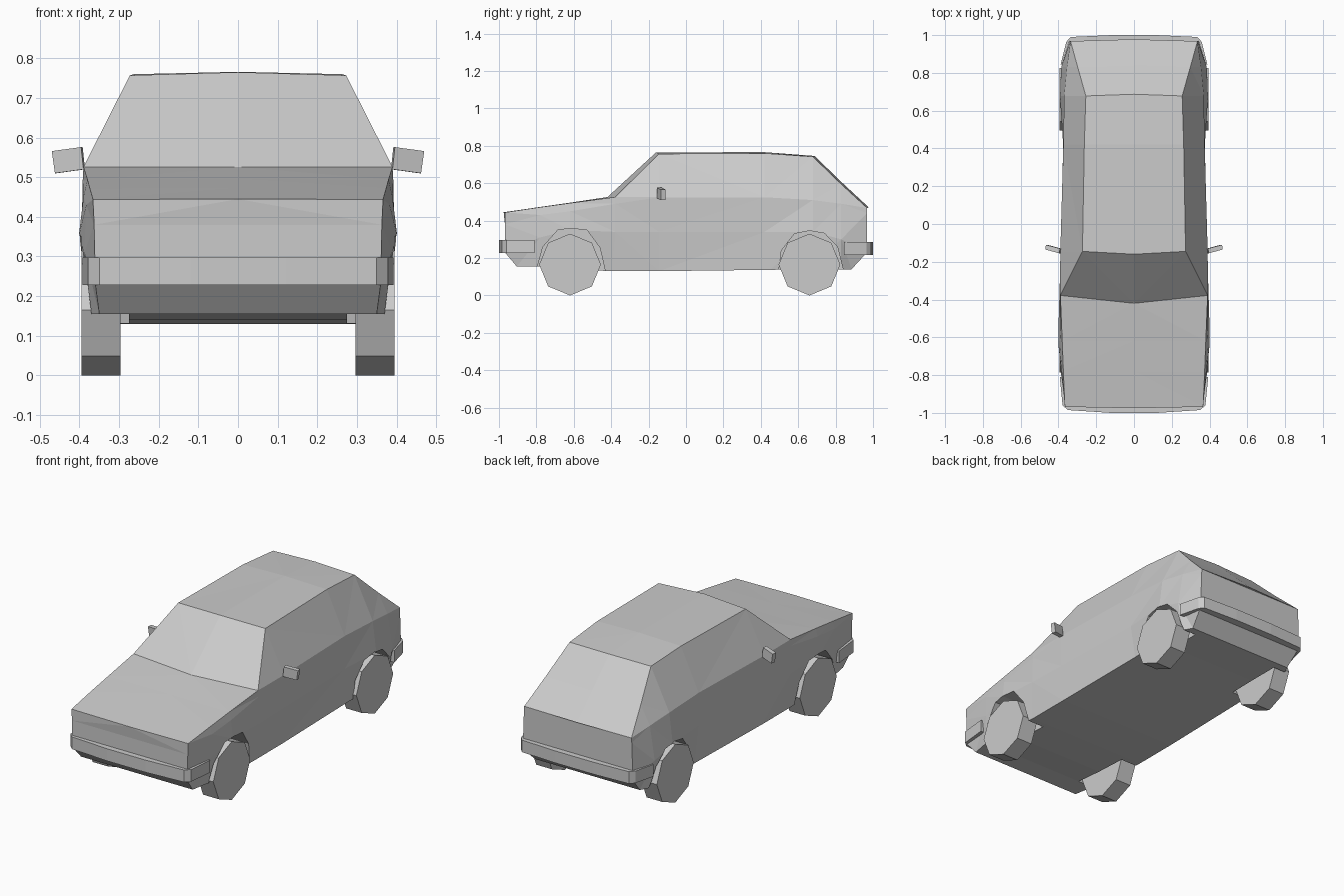
import bpy, bmesh, math
from mathutils import Vector

if "Cube" in bpy.data.objects:
    bpy.data.objects.remove(bpy.data.objects["Cube"])


def make_object(name, bm):
    bmesh.ops.recalc_face_normals(bm, faces=bm.faces[:])
    me = bpy.data.meshes.new(name)
    bm.to_mesh(me)
    bm.free()
    ob = bpy.data.objects.new(name, me)
    bpy.context.collection.objects.link(ob)
    return ob


def prism(name, points, offset):
    """Flat polygon pushed along an offset into a solid."""
    bm = bmesh.new()
    a = [bm.verts.new(p) for p in points]
    b = [bm.verts.new(Vector(p) + Vector(offset)) for p in points]
    bm.faces.new(a)
    bm.faces.new(b)
    n = len(a)
    for i in range(n):
        j = (i + 1) % n
        bm.faces.new((a[i], a[j], b[j], b[i]))
    return make_object(name, bm)


# Body cross-sections, front to back:
# centre y, edge y, centre z, (edge x, z), (belt x, z), (mid x, z), (sill x, y, z)
stations = [
    (-.975, -.968, .445, (.366, .444), (.363, .38), (.36, .23), (.35, -.905, .155)),
    (-.78, -.78, .473, (.374, .472), (.383, .43), (.388, .31), (.37, -.79, .155)),
    (-.62, -.62, .496, (.38, .494), (.39, .45), (.402, .35), (.38, -.62, .14)),
    (-.42, -.378, .526, (.39, .526), (.392, .49), (.395, .34), (.375, -.40, .13)),
    (-.16, -.145, .765, (.273, .757), (.39, .525), (.388, .34), (.375, -.145, .13)),
    (.42, .42, .766, (.263, .76), (.374, .525), (.375, .34), (.37, .45, .137)),
    (.687, .678, .746, (.255, .742), (.37, .51), (.392, .34), (.375, .66, .14)),
    (.84, .83, .598, (.298, .595), (.355, .49), (.385, .30), (.36, .83, .14)),
    (.978, .968, .47, (.336, .468), (.338, .44), (.345, .23), (.33, .885, .14)),
]
bm = bmesh.new()
rings = []
for yc, ye, zc, e, b, m, low in stations:
    side = [(x, ye, z) for x, z in (e, b, m)] + [low]
    ring = [(0, yc, zc)] + side + [(0, low[1], low[2])]
    ring += [(-x, y, z) for x, y, z in reversed(side)]
    rings.append([bm.verts.new(p) for p in ring])
for r, s in zip(rings, rings[1:]):
    for i in range(10):
        j = (i + 1) % 10
        bm.faces.new((r[i], r[j], s[j], s[i]))
for r in (rings[0], rings[-1]):
    for loop in ((0, 1, 2, 8, 9), (2, 3, 7, 8), (3, 4, 5, 6, 7)):
        bm.faces.new([r[i] for i in loop])
bmesh.ops.triangulate(bm, faces=bm.faces[:])
body = make_object("car_body", bm)

# Wheel arches cut into the body
front_arch = [(-.79, -.05), (-.79, .17), (-.765, .26), (-.685, .35), (-.62, .358),
              (-.53, .35), (-.46, .255), (-.432, .13), (-.432, -.05)]
rear_arch = [(.492, -.05), (.497, .14), (.51, .24), (.58, .33), (.66, .346),
             (.74, .332), (.81, .26), (.84, .14), (.84, -.05)]
for arch in (front_arch, rear_arch):
    for s in (-1, 1):
        cutter = prism("arch_cutter", [(s * .275, y, z) for y, z in arch], (s * .2, 0, 0))
        cutter.hide_render = True
        mod = body.modifiers.new("arch", 'BOOLEAN')
        mod.operation = 'DIFFERENCE'
        mod.solver = 'EXACT'
        mod.object = cutter
        bpy.context.view_layer.objects.active = body
        bpy.ops.object.modifier_apply(modifier=mod.name)
        bpy.data.objects.remove(cutter)

# Octagonal wheels
for label, yc in (("front", -.62), ("rear", .66)):
    for side, s in (("left", -1), ("right", 1)):
        rim = [(s * .297, yc + .165 * math.sin(k * math.pi / 4),
                .165 - .165 * math.cos(k * math.pi / 4)) for k in range(8)]
        prism(f"{label}_{side}_wheel", rim, (s * .098, 0, 0))


# Wrap-around bumpers
def bumper(name, half, z0, z1):
    pts = half + [(-x, y) for x, y in reversed(half)]
    prism(name, [(x, y, z0) for x, y in pts], (0, 0, z1 - z0))


bumper("front_bumper", [(.12, -1.0), (.35, -.985), (.378, -.96), (.393, -.81)], .228, .297)
bumper("rear_bumper", [(.12, 1.0), (.335, .99), (.358, .965), (.388, .845)], .217, .285)

# Door mirrors, slightly tilted and swept back
for side, s in (("left", -1), ("right", 1)):
    quad = [(.39, -.155, .52), (.462, -.135, .51), (.47, -.135, .566), (.396, -.155, .576)]
    prism(f"{side}_mirror", [(s * x, y, z) for x, y, z in quad], (-s * .004, .025, 0))
